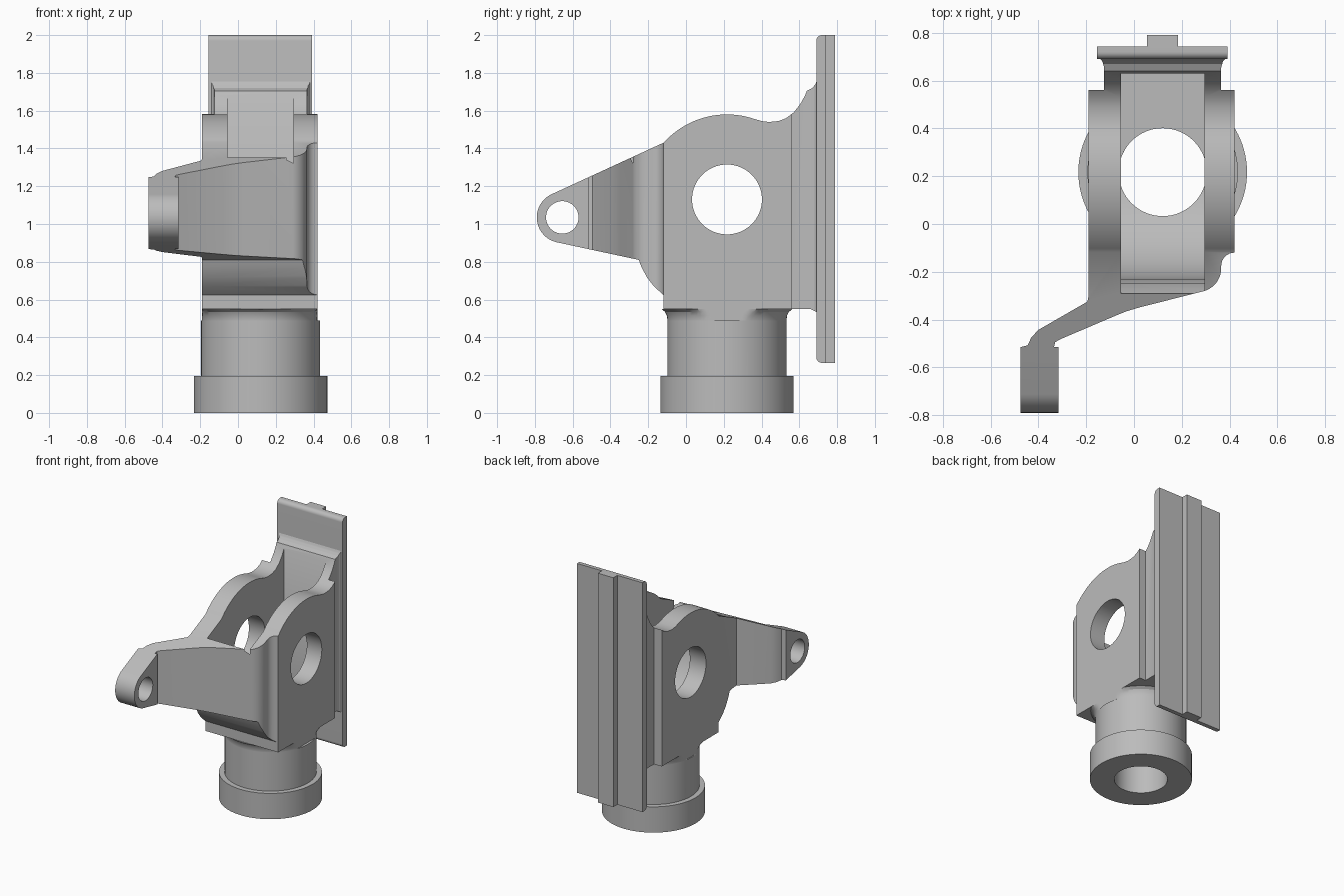
import bpy, bmesh, math

cube = bpy.data.objects.get("Cube")
if cube:
    bpy.data.objects.remove(cube, do_unlink=True)

GREY = (0.5, 0.5, 0.5, 1)
metal = bpy.data.materials.new("grey_metal")
metal.use_nodes = True
metal.diffuse_color = GREY
metal.node_tree.nodes["Principled BSDF"].inputs["Base Color"].default_value = GREY

MID_X, MID_Y, MID_Z = 0.12, 0.217, 1.13   # bore axis and side hole height


def make(name, bm):
    bmesh.ops.recalc_face_normals(bm, faces=bm.faces)
    mesh = bpy.data.meshes.new(name)
    bm.to_mesh(mesh)
    bm.free()
    obj = bpy.data.objects.new(name, mesh)
    bpy.context.collection.objects.link(obj)
    mesh.materials.append(metal)
    return obj


def prism(name, outline, low, high, axis):
    """Extrude a side outline (y, z) along x, or a plan outline (x, y) along z."""
    bm = bmesh.new()
    place = (lambda p: (low, *p)) if axis == "x" else (lambda p: (*p, low))
    face = bm.faces.new([bm.verts.new(place(p)) for p in outline])
    new = bmesh.ops.extrude_face_region(bm, geom=[face])["geom"]
    d = high - low
    bmesh.ops.translate(bm, vec=(d, 0, 0) if axis == "x" else (0, 0, d),
                        verts=[v for v in new if isinstance(v, bmesh.types.BMVert)])
    return make(name, bm)


def arc(u, v, r, start, end, n=24):
    angles = [math.radians(start + (end - start) * i / n) for i in range(n + 1)]
    return [(u + r * math.cos(a), v + r * math.sin(a)) for a in angles]


def circle(u, v, r, n=64):
    return arc(u, v, r, 0, 360, n)[:-1]


def combine(obj, tool, operation):
    mod = obj.modifiers.new("cut", "BOOLEAN")
    mod.operation, mod.solver, mod.object = operation, "EXACT", tool
    bpy.context.view_layer.objects.active = obj
    bpy.ops.object.modifier_apply(modifier=mod.name)
    bpy.data.objects.remove(tool, do_unlink=True)


def smooth(obj):
    bpy.ops.object.select_all(action="DESELECT")
    obj.select_set(True)
    bpy.context.view_layer.objects.active = obj
    bpy.ops.object.shade_smooth_by_angle(angle=math.radians(25))


# Housing with arm: side outline intersected with plan outline
side = (arc(MID_Y, MID_Z, 0.45, 72, 138)
        + arc(-0.655, 1.035, 0.135, 115, 257)
        + [(-0.25, 0.81), (-0.235, 0.77), (-0.205, 0.715), (-0.17, 0.67), (-0.12, 0.625),
           (-0.12, 0.55), (0.66, 0.55), (0.70, 0.53), (0.70, 1.78), (0.685, 1.74),
           (0.67, 1.72), (0.64, 1.705), (0.63, 1.68), (0.605, 1.635), (0.57, 1.59),
           (0.53, 1.56), (0.49, 1.545), (0.44, 1.54), (0.40, 1.545)])
plan = ([(-0.475, -0.8), (-0.315, -0.8), (-0.315, -0.515), (-0.335, -0.515),
         (-0.33, -0.495), (-0.31, -0.483), (-0.08, -0.385), (-0.03, -0.365), (0.03, -0.347)]
        + arc(0.265, -0.185, 0.1, 285, 360, 10)
        + arc(0.42, -0.175, 0.055, 180, 90, 8)
        + [(0.42, 0.56), (0.365, 0.56), (0.365, 0.655), (0.372, 0.68), (0.39, 0.70),
           (-0.15, 0.70), (-0.132, 0.68), (-0.125, 0.655), (-0.125, 0.56), (-0.19, 0.56),
           (-0.19, -0.3), (-0.195, -0.325), (-0.40, -0.443), (-0.43, -0.475),
           (-0.445, -0.508), (-0.475, -0.515)])
housing = prism("housing_with_arm", side, -0.6, 0.6, "x")
combine(housing, prism("plan_tool", plan, 0.3, 2.1, "z"), "INTERSECT")

# Open slot between the cheeks, rounded at the front of its floor
slot = ([(0.63, 2.2), (-0.29, 2.2), (-0.29, 1.34), (-0.25, 1.26)]
        + arc(MID_Y, MID_Z, 0.447, 180, 270) + [(0.63, MID_Z - 0.447)])
combine(housing, prism("slot_tool", slot, -0.055, 0.295, "x"), "DIFFERENCE")

# Side window, vertical bore and arm eye
combine(housing, prism("window_tool", circle(MID_Y, MID_Z, 0.185), -0.3, 0.6, "x"), "DIFFERENCE")
combine(housing, prism("bore_tool", circle(MID_X, MID_Y, 0.184), 0.4, 0.9, "z"), "DIFFERENCE")
combine(housing, prism("eye_tool", circle(-0.655, 1.035, 0.086), -0.6, -0.25, "x"), "DIFFERENCE")
smooth(housing)

# Hollow stem with foot flange, flared where it meets the housing
rings = [(0.184, 0), (0.353, 0), (0.353, 0.195), (0.315, 0.195), (0.315, 0.488),
         (0.315, 0.49), (0.318, 0.515), (0.328, 0.535), (0.347, 0.55), (0.184, 0.55)]
bm = bmesh.new()
N = 96
loops = []
for r, z in rings:
    loop = [bm.verts.new((x, y, z)) for x, y in circle(MID_X, MID_Y, r, N)]
    if z >= 0.49:
        for v in loop:
            v.co.x = min(max(v.co.x, -0.19), 0.42)
    loops.append(loop)
for k, a in enumerate(loops):
    b = loops[(k + 1) % len(loops)]
    for i in range(N):
        j = (i + 1) % N
        bm.faces.new((a[i], a[j], b[j], b[i]))
smooth(make("stem", bm))

# Mounting plate with rounded front edges and a rear key
R = 0.03
plate = ([(0.742, 0.265), (0.742, 2.0)] + arc(0.69 + R, 2.0 - R, R, 90, 180, 8)
         + arc(0.69 + R, 0.265 + R, R, 180, 270, 8))
smooth(prism("mounting_plate", plate, -0.155, 0.392, "x"))
key = [(0.055, 0.735), (0.185, 0.735), (0.185, 0.79), (0.055, 0.79)]
prism("rear_key", key, 0.265, 2.0, "z")
